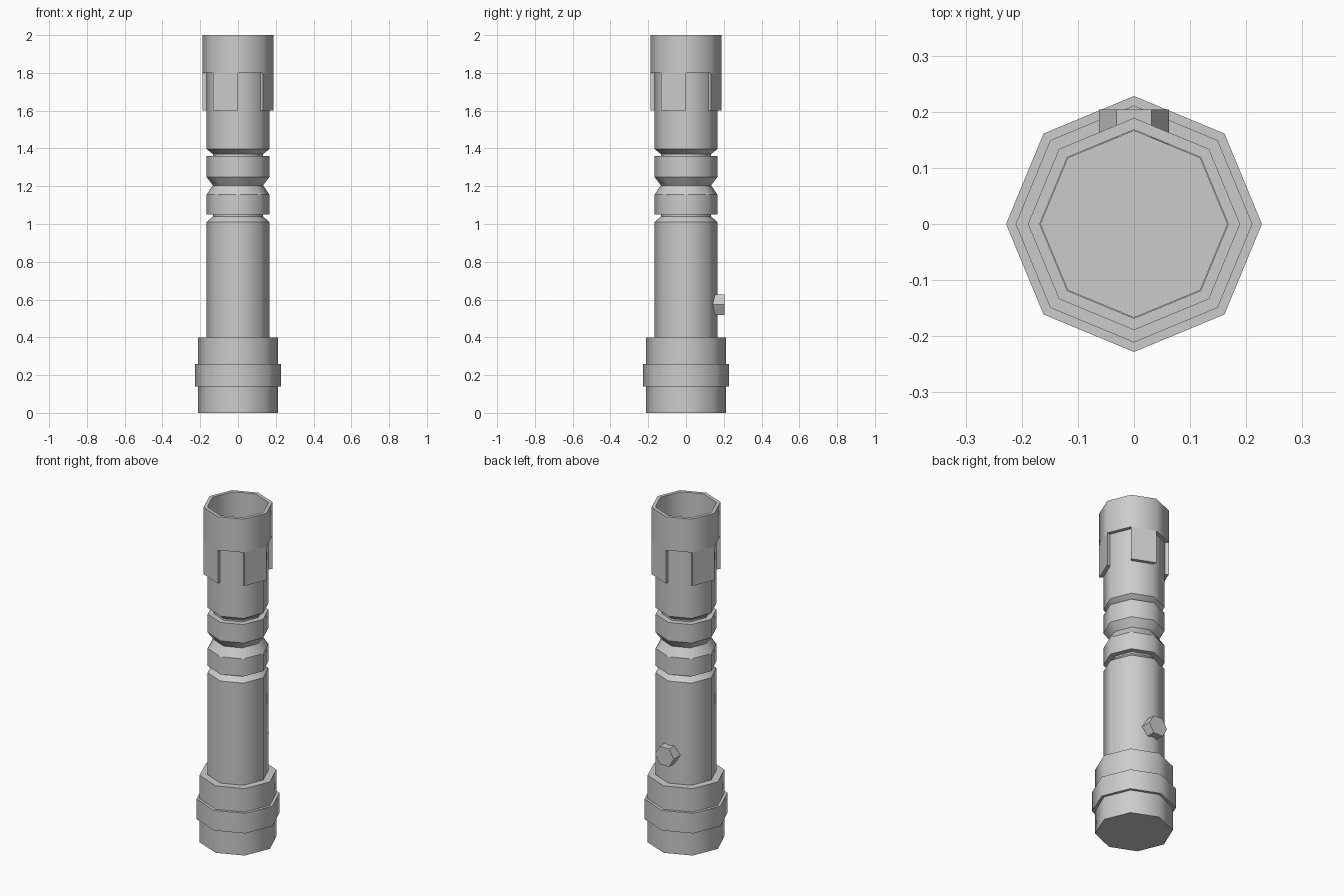
import bpy, bmesh, math
from mathutils import Matrix

SIDES = 8

if "Cube" in bpy.data.objects:
    bpy.data.objects.remove(bpy.data.objects["Cube"])

grey = bpy.data.materials.new("metal_grey")
grey.use_nodes = True
COLOUR = (0.6, 0.6, 0.6, 1)
grey.diffuse_color = COLOUR
grey.node_tree.nodes["Principled BSDF"].inputs["Base Color"].default_value = COLOUR


def finish(name, bm, smooth=True):
    """Round the walls but keep every non-vertical edge crisp."""
    bmesh.ops.recalc_face_normals(bm, faces=bm.faces)
    for f in bm.faces:
        f.smooth = smooth
    for e in bm.edges:
        a, b = e.verts
        e.smooth = (a.co.xy.angle(b.co.xy, 0) < 0.01
                    and e.calc_face_angle(0) < math.radians(50))
    mesh = bpy.data.meshes.new(name)
    bm.to_mesh(mesh)
    bm.free()
    mesh.materials.append(grey)
    obj = bpy.data.objects.new(name, mesh)
    bpy.context.collection.objects.link(obj)
    return obj


def lathe(profile, closed=False):
    """Octagonal turning of (radius, z) points; open profiles are capped."""
    bm = bmesh.new()
    rings = []
    for r, z in profile:
        angles = [math.tau * i / SIDES for i in range(SIDES)]
        rings.append([bm.verts.new((r * math.cos(a), r * math.sin(a), z)) for a in angles])
    pairs = list(zip(rings, rings[1:]))
    if closed:
        pairs.append((rings[-1], rings[0]))
    else:
        bm.faces.new(rings[0])
        bm.faces.new(rings[-1])
    for low, high in pairs:
        for i in range(SIDES):
            j = (i + 1) % SIDES
            bm.faces.new((low[i], low[j], high[j], high[i]))
    return bm


# Base and the band around it
finish("base", lathe([(0.211, 0), (0.211, 0.4)]))
finish("base_band", lathe([(0.228, 0.14), (0.228, 0.26)]))

# Handle with its three grooves
R, G = 0.167, 0.133
finish("handle", lathe([
    (R, 0.38), (R, 1.01), (G, 1.04), (G, 1.05), (R, 1.05),
    (R, 1.155), (G, 1.205), (R, 1.25), (R, 1.36),
    (G, 1.36), (G, 1.37), (R, 1.397), (R, 1.8)]))

# Hollow collar with a tab hanging from every second side
collar = lathe([(0.168, 1.8), (0.189, 1.8), (0.189, 2), (0.168, 2)], closed=True)
tabs = []
for f in collar.faces:
    c = f.calc_center_median()
    if abs(c.z - 1.8) < 0.01:
        side = int(math.degrees(math.atan2(c.y, c.x)) % 360 // 45)
        if side % 2:
            tabs.append(f)
for f in bmesh.ops.extrude_discrete_faces(collar, faces=tabs)["faces"]:
    for v in f.verts:
        v.co.z = 1.6
finish("collar", collar)

# Hexagonal button on the back
button = bmesh.new()
bmesh.ops.create_cone(button, cap_ends=True, segments=6, radius1=0.062,
                      radius2=0.062, depth=0.1)
# Turn a corner of the hexagon towards +x and lay its axis along y
bmesh.ops.rotate(button, verts=button.verts, matrix=Matrix.Rotation(math.pi / 6, 3, 'Z'))
if max(v.co.x for v in button.verts) < 0.06:
    bmesh.ops.rotate(button, verts=button.verts, matrix=Matrix.Rotation(math.pi / 6, 3, 'Z'))
bmesh.ops.rotate(button, verts=button.verts, matrix=Matrix.Rotation(math.pi / 2, 3, 'X'))
bmesh.ops.translate(button, verts=button.verts, vec=(0, 0.154, 0.573))
finish("button", button, smooth=False)
